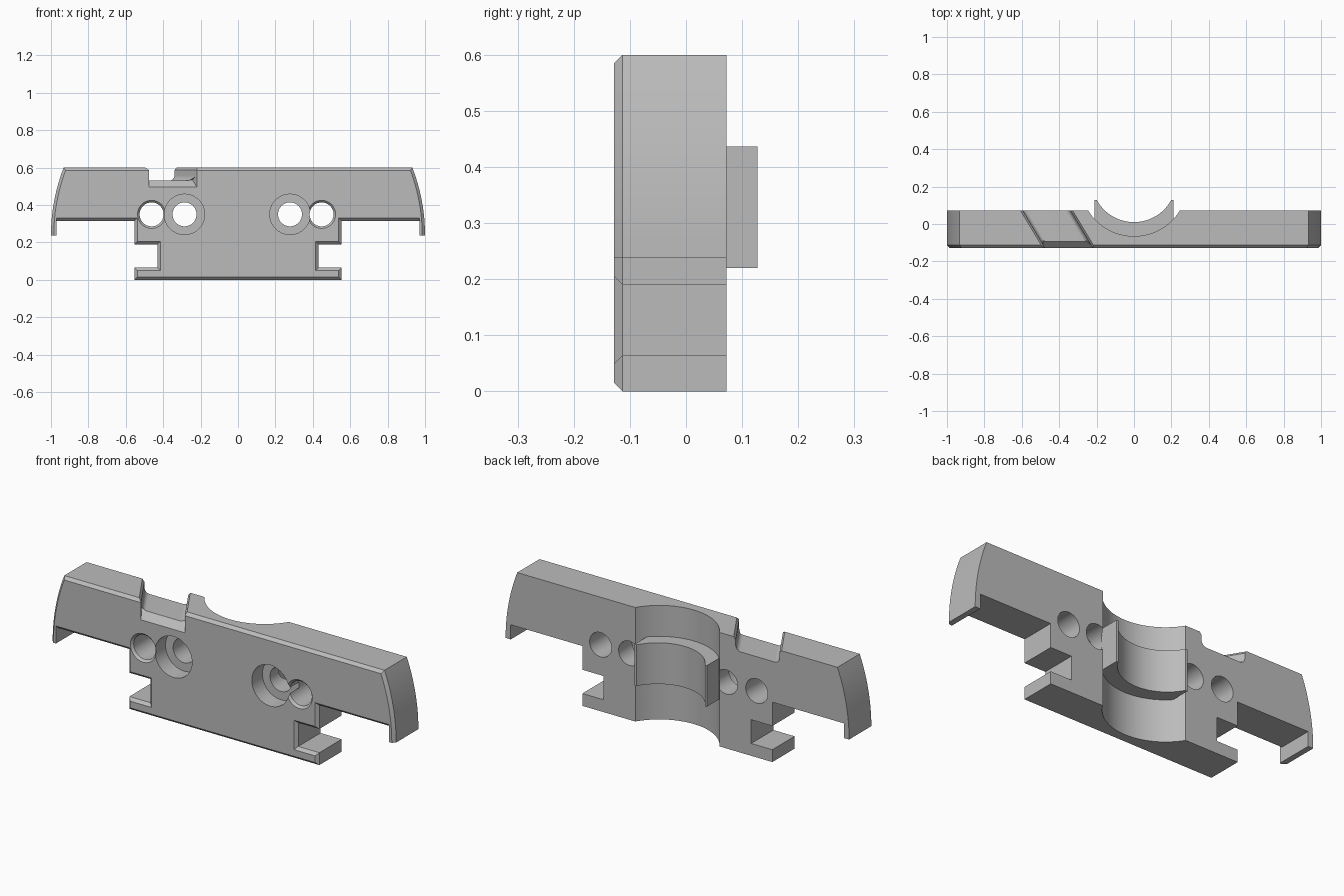
import bpy, bmesh, math

cube = bpy.data.objects.get("Cube")
if cube:
    bpy.data.objects.remove(cube, do_unlink=True)

FRONT, BACK, TIP = -0.128, 0.072, 0.127
CHAMFER = 0.015

metal = bpy.data.materials.new("grey metal")
metal.use_nodes = True
metal.diffuse_color = (0.5, 0.5, 0.5, 1)
metal.node_tree.nodes["Principled BSDF"].inputs["Base Color"].default_value = (0.5, 0.5, 0.5, 1)


def loft(name, loops):
    """Solid skinned through matching closed loops, capped at both ends."""
    bm = bmesh.new()
    rings = [[bm.verts.new(p) for p in loop] for loop in loops]
    for a, b in zip(rings, rings[1:]):
        for i in range(len(a)):
            j = (i + 1) % len(a)
            bm.faces.new((a[i], a[j], b[j], b[i]))
    bm.faces.new(rings[0])
    bm.faces.new(rings[-1])
    bmesh.ops.remove_doubles(bm, verts=bm.verts, dist=1e-5)
    bmesh.ops.recalc_face_normals(bm, faces=bm.faces)
    mesh = bpy.data.meshes.new(name)
    bm.to_mesh(mesh)
    bm.free()
    mesh.materials.append(metal)
    obj = bpy.data.objects.new(name, mesh)
    bpy.context.collection.objects.link(obj)
    return obj


def combine(target, tool, operation="DIFFERENCE"):
    """Apply a boolean and discard the tool."""
    mod = target.modifiers.new("boolean", "BOOLEAN")
    mod.operation, mod.solver, mod.object = operation, "EXACT", tool
    bpy.context.view_layer.objects.active = target
    bpy.ops.object.modifier_apply(modifier=mod.name)
    bpy.data.objects.remove(tool, do_unlink=True)


def circle(r, n=64):
    return [(r * math.cos(math.tau * i / n), r * math.sin(math.tau * i / n)) for i in range(n)]


def upright_cylinder(name, y, r, z0, z1):
    return loft(name, [[(a, y + b, z) for a, b in circle(r, 128)] for z in (z0, z1)])


def bore(name, x, sections):
    """Round cutter along y, through (y, radius) sections."""
    return loft(name, [[(x + a, y, 0.35 + b) for a, b in circle(r)] for y, r in sections])


def inset(points, distance):
    """Offset a counter-clockwise outline inward, edge by edge."""
    lines = []
    for i, p in enumerate(points):
        q = points[(i + 1) % len(points)]
        length = math.dist(p, q)
        nx, nz = (p[1] - q[1]) / length, (q[0] - p[0]) / length
        lines.append((nx, nz, nx * p[0] + nz * p[1] + distance(p, q)))
    result = []
    for i in range(len(points)):
        (a, b, c), (d, e, f) = lines[i - 1], lines[i]
        det = a * e - b * d
        result.append(((c * e - b * f) / det, (a * f - c * d) / det))
    return result


def edge_chamfer(p, q):
    # The thin end hooks stay square on their inside and underside
    hook = abs(min(abs(p[0]), abs(q[0])) - 0.97) < 0.001 and max(p[1], q[1]) < 0.32
    return 0 if hook else CHAMFER


# Plate outline: foot, side notches, wings, hooks and arched ends
half = [(0.553, 0), (0.553, 0.065), (0.43, 0.065), (0.43, 0.19), (0.553, 0.19),
        (0.553, 0.315), (0.97, 0.315), (0.97, 0.238)]
sweep = math.asin(0.362)
half += [(math.cos(sweep * i / 12), 0.238 + math.sin(sweep * i / 12)) for i in range(13)]
outline = half + [(-x, z) for x, z in reversed(half)]
plate = loft("plate", [
    [(x, FRONT, z) for x, z in inset(outline, edge_chamfer)],
    [(x, FRONT + CHAMFER, z) for x, z in outline],
    [(x, BACK, z) for x, z in outline]])

# Wide channel up the back
combine(plate, upright_cylinder("channel_cutter", 0.2226, 0.2876, -0.1, 0.7))

# Narrow saddle collar inside the channel
corners = [(-0.21, -0.08), (0.21, -0.08), (0.21, TIP), (-0.21, TIP)]
collar = loft("collar", [[(x, y, z) for x, y in corners] for z in (0.22, 0.437)])
combine(collar, upright_cylinder("saddle_cutter", 0.2367, 0.2267, 0.1, 0.6))
combine(plate, collar, "UNION")

# Counterbored inner holes and chamfered outer holes
for x in (-0.286, 0.278):
    combine(plate, bore("counterbore", x, [(-0.2, 0.108), (-0.04, 0.108)]))
    combine(plate, bore("inner_hole", x, [(-0.2, 0.064), (0.2, 0.064)]))
for x in (-0.462, 0.447):
    combine(plate, bore("outer_hole", x, [(-0.2, 0.075), (FRONT, 0.075),
                                          (FRONT + 0.012, 0.064), (0.2, 0.064)]))


# Slanted groove across the top, rounded at the bottom and flared at the rim
def slant(y):
    return -0.6 * (y - FRONT)


left, right, floor, r = -0.475, -0.22, 0.53, 0.028
profile = [(left - 0.012, 0.7), (left - 0.012, 0.6), (left, 0.586)]
for centre, start in ((left + r, math.pi), (right - r, 1.5 * math.pi)):
    for i in range(9):
        a = start + math.pi / 2 * i / 8
        profile.append((centre + r * math.cos(a), floor + r + r * math.sin(a)))
profile += [(right, 0.586), (right + 0.012, 0.6), (right + 0.012, 0.7)]
combine(plate, loft("groove_cutter", [[(x + slant(y), y, z) for x, z in profile]
                                      for y in (-0.2, 0.2)]))

# Sloped lip where the groove meets the front
lip = [(FRONT - 0.02, floor - 0.055), (FRONT + 0.04, floor + 0.005), (FRONT - 0.02, floor + 0.04)]
combine(plate, loft("lip_cutter", [[(x + slant(y), y, z) for y, z in lip]
                                   for x in (left, right)]))

# Smooth curved walls, keep machined edges crisp
bpy.ops.object.select_all(action="DESELECT")
plate.select_set(True)
bpy.context.view_layer.objects.active = plate
bpy.ops.object.shade_smooth_by_angle(angle=math.radians(25))
